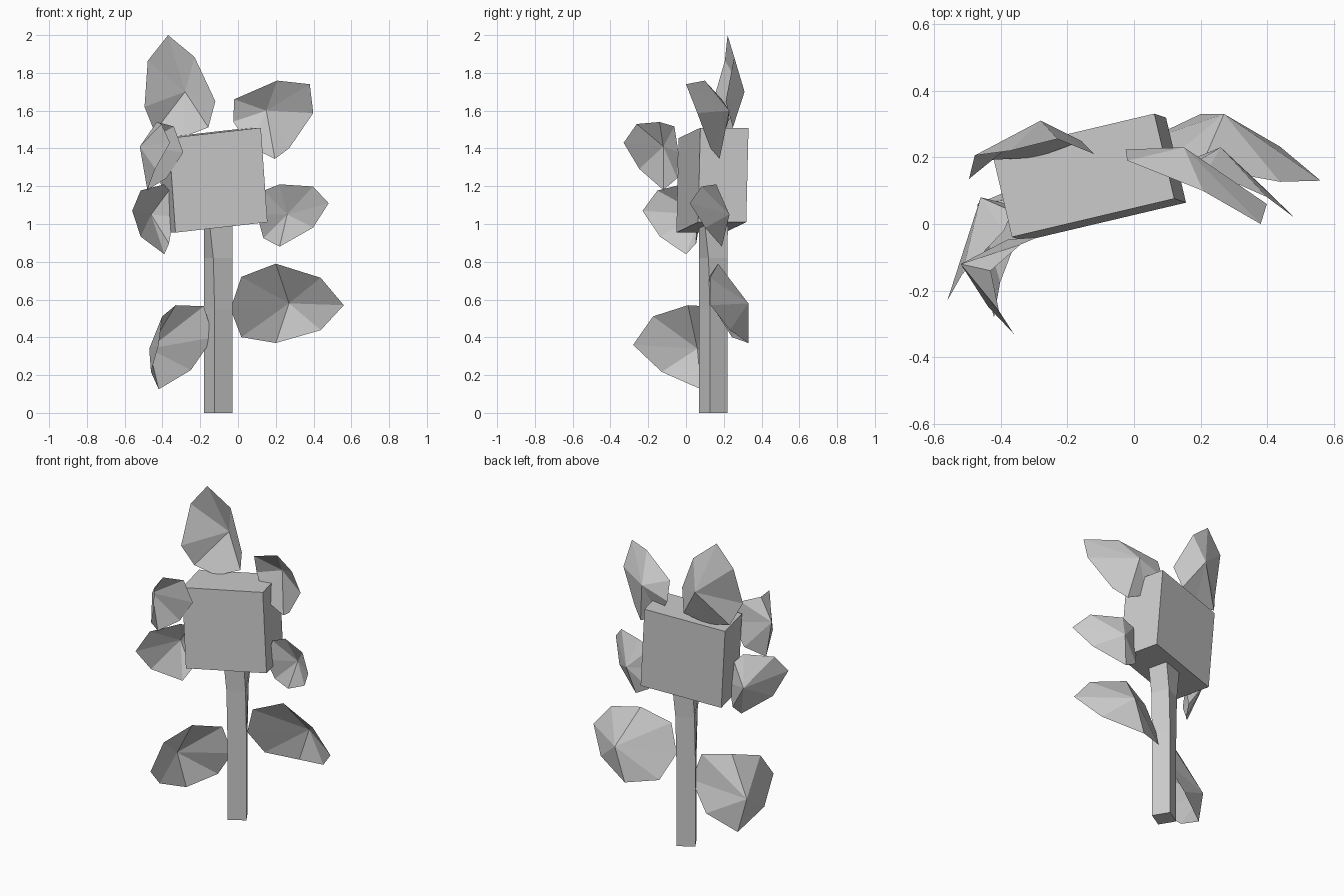
import bpy
from mathutils import Vector as V, Matrix

if "Cube" in bpy.data.objects:
    bpy.data.objects.remove(bpy.data.objects["Cube"])


def add_mesh(name, verts, faces):
    me = bpy.data.meshes.new(name)
    me.from_pydata([tuple(v) for v in verts], [], faces)
    me.update()
    ob = bpy.data.objects.new(name, me)
    bpy.context.collection.objects.link(ob)
    return ob


# Tilted box head: centre plus width, depth and height edge vectors
c = V((-0.135, 0.14, 1.232))
w, d, h = V((0.487, 0.115, 0.055)), V((-0.06, 0.255, 0)), V((-0.035, 0.012, 0.5))
corners = [c + h * k + w * i + d * j for k in (-.5, .5)
           for i, j in ((-.5, -.5), (.5, -.5), (.5, .5), (-.5, .5))]
BOX = [(3, 2, 1, 0), (4, 5, 6, 7)] + [(i, (i + 1) % 4, (i + 1) % 4 + 4, i + 4) for i in range(4)]
add_mesh("head_box", corners, BOX)

# Square stem that twists slightly near the top: (height, angle, half size)
verts, faces = [], []
for z, deg, s in ((0, 31, .055), (.55, 31, .055), (.82, 26, .056), (1.02, 13, .064)):
    rot = Matrix.Rotation(deg * 3.14159 / 180, 3, 'Z')
    verts += [V((-0.105, 0.145, z)) + rot @ V((x * s, y * s, 0))
              for x, y in ((-1, -1), (1, -1), (1, 1), (-1, 1))]
for r in range(3):
    for i in range(4):
        j = (i + 1) % 4
        faces.append((r * 4 + i, r * 4 + j, r * 4 + 4 + j, r * 4 + 4 + i))
add_mesh("stem", verts, faces + [(3, 2, 1, 0), (12, 13, 14, 15)])


# Cupped leaf: eight-sided outline fanned around a raised apex
def leaf(name, base, tip, apex, side_a, side_b, bulge=.15):
    b, t, a, u, v = map(V, (base, tip, apex, side_a, side_b))
    m = (u + v) / 2
    lift = (a - (b + t) / 2).project((t - b).cross(u - v)) * bulge

    def between(p, q, k):
        return m + (p - m) * k + (q - m) * k + lift

    ring = [b, between(b, u, .76), u, between(u, t, .66),
            t, between(t, v, .66), v, between(v, b, .76)]
    add_mesh(name, ring + [a], [(i, (i + 1) % 8, 8) for i in range(8)])


# Stem leaves
leaf("stem_leaf_right", (-.04, .15, .55), (.56, .13, .57), (.27, .33, .58), (.20, .17, .79), (.20, .33, .37), .05)
leaf("stem_leaf_left", (-.13, .13, .40), (-.42, -.28, .36), (-.47, .06, .34), (-.33, .01, .57), (-.42, .08, .125))

# Leaves around the head
leaf("head_leaf_low_right", (.10, .14, 1.05), (.48, .02, 1.11), (.26, .23, 1.05), (.22, .16, 1.21), (.22, .19, .88))
leaf("head_leaf_high_right", (.06, .18, 1.41), (.38, .0, 1.74), (.15, .23, 1.60), (-.02, .19, 1.66), (.27, .13, 1.40), .25)
leaf("head_leaf_top", (-.29, .2, 1.46), (-.37, .22, 2.0), (-.28, .31, 1.70), (-.495, .135, 1.62), (-.12, .21, 1.65), .3)
leaf("head_leaf_high_left", (-.29, -.04, 1.38), (-.36, -.33, 1.43), (-.52, -.12, 1.41), (-.43, -.14, 1.54), (-.48, -.12, 1.18))
leaf("head_leaf_low_left", (-.34, .05, 1.04), (-.56, -.23, 1.07), (-.46, .08, 1.05), (-.39, -.02, 1.21), (-.39, .0, .84))
